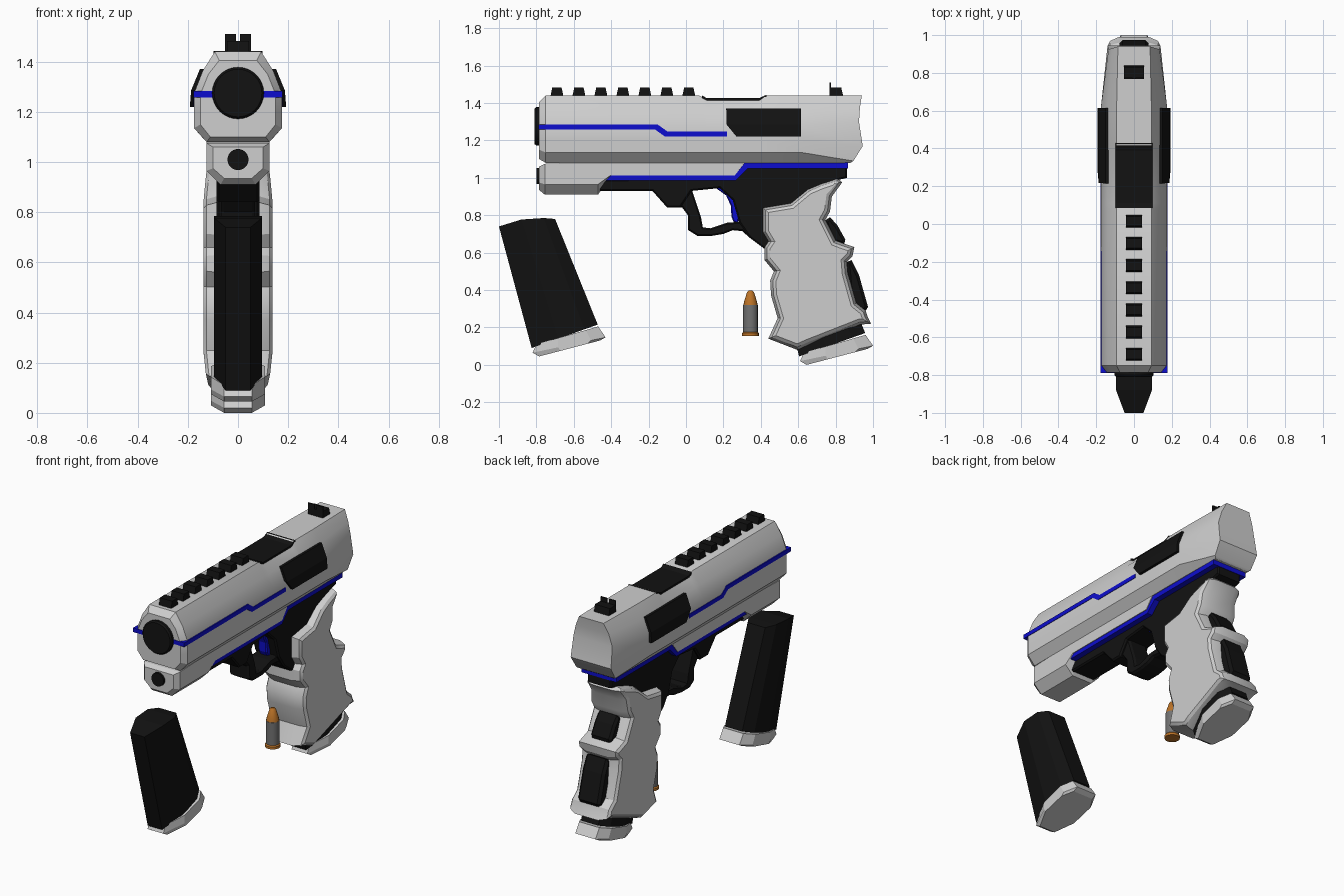
import bpy, bmesh, math
from mathutils import Vector


def material(name, r, g, b):
    m = bpy.data.materials.new(name)
    m.diffuse_color = (r, g, b, 1)
    return m


WHITE = material("shell white", 0.62, 0.62, 0.62)
BLACK = material("matte black", 0.006, 0.006, 0.006)
BLUE = material("accent blue", 0.004, 0.004, 0.62)
COPPER = material("copper", 0.5, 0.17, 0.02)
STEEL = material("case grey", 0.17, 0.17, 0.17)


def loft(name, rings, mat, strip_caps=False, smooth=False):
    """Skin a list of closed rings and cap both ends."""
    bm = bmesh.new()
    vs = [[bm.verts.new(p) for p in r] for r in rings]
    n = len(rings[0])
    for a, b in zip(vs, vs[1:]):
        for i in range(n):
            j = (i + 1) % n
            bm.faces.new((a[i], a[j], b[j], b[i]))
    for r in (vs[0], vs[-1]):
        if strip_caps:
            for i in range(n // 2 - 1):
                bm.faces.new((r[i], r[i + 1], r[n - 2 - i], r[n - 1 - i]))
        else:
            bm.faces.new(r)
    bmesh.ops.recalc_face_normals(bm, faces=bm.faces)
    me = bpy.data.meshes.new(name)
    bm.to_mesh(me)
    bm.free()
    me.materials.append(mat)
    ob = bpy.data.objects.new(name, me)
    bpy.context.collection.objects.link(ob)
    if smooth:
        bpy.ops.object.select_all(action='DESELECT')
        ob.select_set(True)
        bpy.context.view_layer.objects.active = ob
        bpy.ops.object.shade_smooth_by_angle(angle=math.radians(28))
    return ob


def inset(pts, d):
    """Mitred inward offset of a y-z outline."""
    n = len(pts)
    area = sum(pts[i][0] * pts[(i + 1) % n][1] - pts[(i + 1) % n][0] * pts[i][1] for i in range(n))
    s = 1 if area > 0 else -1
    out = []
    for i in range(n):
        p, a, b = Vector(pts[i]), Vector(pts[i - 1]), Vector(pts[(i + 1) % n])
        e, f = (p - a).normalized(), (b - p).normalized()
        m = Vector((-e.y - f.y, e.x + f.x)).normalized() * s
        c = max(0.6, m.dot(Vector((-f.y, f.x)) * s))
        out.append(p + m * (d / c))
    return out


def prism(name, pts, layers, mat, smooth=False):
    """Mirror-symmetric slab; layers are (half width, inset), outermost first."""
    full = [(-x, d) for x, d in layers] + [(x, d) for x, d in reversed(layers)]
    return loft(name, [[(x, q[0], q[1]) for q in inset(pts, d)] for x, d in full], mat, smooth=smooth)


def mirrored(half):
    return list(half) + [(-x, y, z) for x, y, z in reversed(half)]


def lathe(name, prof, axis, origin, mat, n=24):
    """Rings of (radius, distance) along y or z."""
    rings = []
    for r, h in prof:
        ring = []
        for k in range(n):
            a = 2 * math.pi * k / n
            c, s = r * math.cos(a), r * math.sin(a)
            ring.append(Vector(origin) + Vector((c, h, s) if axis == 'y' else (c, s, h)))
        rings.append(ring)
    return loft(name, rings, mat, smooth=True)


# Slide: faceted section lofted from muzzle to rear
def section(y, top):
    return mirrored([(0.092, y, top), (0.14, y, 1.365), (0.175, y, 1.275),
                     (0.175, y, 1.20), (0.175, y, 1.135), (0.125, y, 1.08)])


front = mirrored([(0.075, -0.785, 1.405), (0.118, -0.785, 1.35), (0.15, -0.785, 1.27),
                  (0.15, -0.785, 1.20), (0.15, -0.785, 1.15), (0.11, -0.785, 1.10)])
rear = mirrored([(0.085, 0.94, 1.44), (0.115, 0.93, 1.375), (0.135, 0.925, 1.30),
                 (0.14, 0.945, 1.17), (0.135, 0.895, 1.09), (0.12, 0.88, 1.08)])
body = [section(y, t) for y, t in ((-0.75, 1.44), (0.07, 1.44), (0.11, 1.42), (0.39, 1.42), (0.42, 1.44), (0.62, 1.44))]
loft("slide", [front] + body + [rear], WHITE, strip_caps=True, smooth=True)

# Blue line along the slide, wrapping the front
prism("slide_stripe", [(-0.788, 1.258), (-0.165, 1.258), (-0.115, 1.222), (0.22, 1.222), (0.22, 1.248),
                       (-0.1, 1.248), (-0.15, 1.284), (-0.788, 1.284)], [(0.178, 0)], BLUE)

# Muzzle and under-barrel light
lathe("muzzle", [(0.103, -0.70), (0.103, -0.80), (0.095, -0.81)], 'y', (0, 0, 1.275), BLACK, 32)
lathe("front_light", [(0.042, -0.70), (0.042, -0.80)], 'y', (0, 0, 1.01), BLACK)

# Side panels following the slide flank
for side, label in ((1, "right"), (-1, "left")):
    rings = []
    for z, y0, x in ((1.22, 0.27, 0.192), (1.285, 0.217, 0.187), (1.37, 0.215, 0.152)):
        rings.append([(side * 0.1, y0, z), (side * x, y0, z), (side * x, 0.615, z), (side * 0.1, 0.615, z)])
    loft(label + "_side_panel", rings, BLACK)

# Top plate, rail teeth and rear sight
prism("top_plate", [(0.085, 1.40), (0.085, 1.441), (0.11, 1.426), (0.39, 1.426), (0.43, 1.443), (0.43, 1.40)],
      [(0.097, 0)], BLACK)
for k in range(7):
    y = -0.69 + k * 0.1175
    prism("rail_tooth_%d" % (k + 1), [(y - 0.036, 1.43), (y + 0.036, 1.43), (y + 0.025, 1.482), (y - 0.025, 1.482)],
          [(0.043, 0)], BLACK)
prism("rear_sight", [(0.768, 1.43), (0.842, 1.43), (0.83, 1.482), (0.768, 1.482)], [(0.052, 0)], BLACK)
for side, label in ((1, "right"), (-1, "left")):
    loft(label + "_sight_post", [[(side * x, y, z) for x, y in ((0.007, 0.768), (0.052, 0.768), (0.052, 0.776), (0.007, 0.776))]
                                 for z in (1.47, 1.51)], BLACK)

# Dust cover under the slide
rows = [(-0.785, 0.10, 1.06, 0.975, 0.055, 0.935), (-0.755, 0.125, 1.075, 0.965, 0.07, 0.91),
        (-0.47, 0.125, 1.085, 0.965, 0.07, 0.91), (-0.405, 0.125, 1.085, 1.012, 0.07, 1.005),
        (0.26, 0.125, 1.085, 1.012, 0.07, 1.005), (0.31, 0.125, 1.085, 1.075, 0.07, 1.07)]
loft("dust_cover", [mirrored([(w, y, t), (w, y, m), (v, y, b)]) for y, w, t, m, v, b in rows], WHITE, strip_caps=True)

# Blue frame band
prism("frame_stripe", [(-0.43, 0.985), (0.265, 0.985), (0.33, 1.05), (0.865, 1.05), (0.865, 1.083),
                       (0.31, 1.083), (0.255, 1.014), (-0.40, 1.014)], [(0.121, 0)], BLUE)

# Black frame, trigger guard and trigger
prism("frame", [(-0.47, 0.99), (-0.47, 0.93), (-0.18, 0.93), (-0.1, 0.84), (-0.03, 0.84), (0.03, 0.93), (0.18, 0.945),
                (0.25, 0.88), (0.285, 0.76), (0.34, 0.68), (0.42, 0.62), (0.52, 0.6), (0.7, 0.82), (0.8, 0.985),
                (0.862, 1.0), (0.862, 1.06), (0.32, 1.06), (0.26, 1.0)], [(0.085, 0.008), (0.075, 0)], BLACK)
prism("trigger_guard", [(-0.08, 0.84), (-0.02, 0.84), (0.01, 0.8), (0.012, 0.72), (0.06, 0.69), (0.14, 0.69), (0.2, 0.70),
                        (0.25, 0.72), (0.3, 0.715), (0.34, 0.68), (0.38, 0.72), (0.29, 0.765), (0.22, 0.76),
                        (0.13, 0.73), (0.09, 0.735), (0.08, 0.79), (0.03, 0.94), (-0.04, 0.94)],
      [(0.068, 0.008), (0.055, 0)], BLACK)
prism("trigger", [(0.16, 0.945), (0.26, 0.945), (0.27, 0.86), (0.285, 0.8), (0.28, 0.755), (0.255, 0.765),
                  (0.243, 0.79), (0.24, 0.85), (0.215, 0.905)], [(0.03, 0.006), (0.022, 0)], BLUE)

# Grip shell with finger grooves
grip = [(0.41, 0.84), (0.56, 0.865), (0.65, 0.94), (0.72, 0.97), (0.81, 1.0), (0.835, 0.975), (0.78, 0.90),
        (0.77, 0.82), (0.745, 0.775), (0.80, 0.665), (0.84, 0.65), (0.90, 0.63), (0.89, 0.58), (0.86, 0.55),
        (0.865, 0.49), (0.91, 0.33), (0.96, 0.29), (0.97, 0.26), (0.99, 0.22), (0.93, 0.215), (0.65, 0.105),
        (0.595, 0.08), (0.44, 0.14), (0.49, 0.25), (0.455, 0.37), (0.45, 0.45), (0.47, 0.50), (0.42, 0.56),
        (0.42, 0.63), (0.44, 0.66), (0.41, 0.71)]
shell = prism("grip", grip, [(0.138, 0.03), (0.126, 0.014), (0.08, 0)], WHITE, smooth=True)
for v in shell.data.vertices:  # narrow the foot and the top horn
    if v.co.z < 0.2:
        v.co.x *= 1 - 1.6 * (0.2 - v.co.z)
    if v.co.z > 0.85:
        v.co.x *= 1 - 0.8 * (v.co.z - 0.85)

# Backstrap inserts
prism("upper_backstrap", [(0.74, 0.77), (0.77, 0.79), (0.81, 0.745), (0.852, 0.67), (0.845, 0.64), (0.78, 0.66)],
      [(0.072, 0.015), (0.058, 0)], BLACK)
prism("lower_backstrap", [(0.86, 0.55), (0.885, 0.56), (0.925, 0.48), (0.973, 0.31), (0.955, 0.28), (0.88, 0.32)],
      [(0.078, 0.015), (0.062, 0)], BLACK)


# Magazine with base plate: one seated in the grip, one loose
def slab(name, lines, widths, mat, off, bulge=0.0):
    rings = []
    for k, (f, b) in enumerate(lines):
        half = []
        for u, w in widths:
            z = f[1] + (b[1] - f[1]) * u + (bulge * math.sin(math.pi * u) if k == 0 else 0)
            half.append((w, f[0] + (b[0] - f[0]) * u + off[0], z + off[1]))
        rings.append(mirrored(half))
    return loft(name, rings, mat, strip_caps=True)


for label, off in (("loose", (0, 0)), ("seated", (1.43, -0.045))):
    slab(label + "_magazine", [((-1.0, 0.74), (-0.70, 0.78)), ((-0.825, 0.09), (-0.472, 0.215))],
         [(0, 0.05), (0.4, 0.095), (0.8, 0.095), (1, 0.06)], BLACK, off, 0.022)
    slab(label + "_base_plate", [((-0.80, 0.11), (-0.47, 0.205)), ((-0.82, 0.065), (-0.43, 0.147)), ((-0.785, 0.045), (-0.46, 0.13))],
         [(0, 0.055), (0.35, 0.108), (0.8, 0.108), (1, 0.07)], WHITE, off)

# Cartridge in front of the grip
at = (0, 0.345, 0)
lathe("cartridge_rim", [(0.045, 0.155), (0.045, 0.17), (0.036, 0.18)], 'z', at, COPPER, 16)
lathe("cartridge_case", [(0.039, 0.175), (0.039, 0.32)], 'z', at, STEEL, 16)
lathe("cartridge_tip", [(0.038, 0.318), (0.034, 0.34), (0.018, 0.39), (0.01, 0.398)], 'z', at, COPPER, 16)
